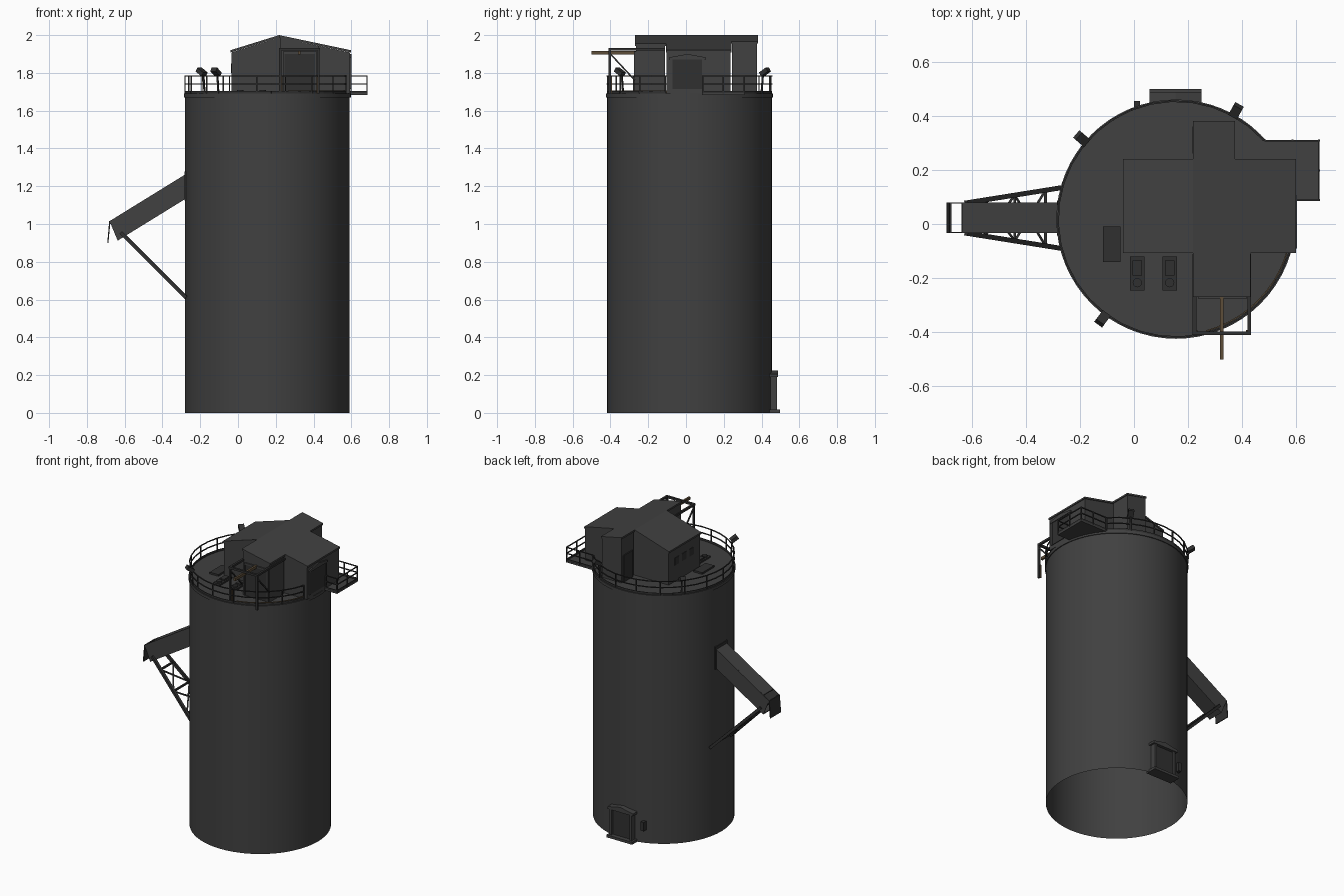
import bpy, bmesh, math
from mathutils import Matrix, Vector

if "Cube" in bpy.data.objects:
    bpy.data.objects.remove(bpy.data.objects["Cube"])

CX, CY, R, TOP = 0.155, 0.018, 0.436, 1.69


def mat(name, c):
    m = bpy.data.materials.new(name)
    m.diffuse_color = (*c, 1)
    m.use_nodes = True
    m.node_tree.nodes["Principled BSDF"].inputs["Base Color"].default_value = m.diffuse_color
    return m


GREY = mat("dark_grey", (0.052, 0.052, 0.052))
STEEL = mat("black_steel", (0.03, 0.03, 0.03))
BROWN = mat("rust_brown", (0.11, 0.075, 0.04))


class Part:
    """Collects primitives into one object."""
    def __init__(self, name, material):
        self.name, self.material, self.bm = name, material, bmesh.new()

    def box(self, x0, x1, y0, y1, z0, z1):
        m = Matrix.Translation(((x0 + x1) / 2, (y0 + y1) / 2, (z0 + z1) / 2))
        bmesh.ops.create_cube(self.bm, size=1, matrix=m @ Matrix.Diagonal((x1 - x0, y1 - y0, z1 - z0, 1)))

    def bar(self, p, q, w=0.007, h=None):
        p, q = Vector(p), Vector(q)
        d = q - p
        m = Matrix.Translation((p + q) / 2) @ d.to_track_quat('Z', 'Y').to_matrix().to_4x4()
        bmesh.ops.create_cube(self.bm, size=1, matrix=m @ Matrix.Diagonal((w, h or w, d.length, 1)))

    def prism(self, pts, a, b, axis='y'):
        # profile given as (side, z), extruded along the axis
        put = (lambda u, z, t: (u, t, z)) if axis == 'y' else (lambda u, z, t: (t, u, z))
        A = [self.bm.verts.new(put(u, z, a)) for u, z in pts]
        B = [self.bm.verts.new(put(u, z, b)) for u, z in pts]
        self.bm.faces.new(A)
        self.bm.faces.new(B[::-1])
        for i in range(len(pts)):
            j = (i + 1) % len(pts)
            self.bm.faces.new((A[j], A[i], B[i], B[j]))

    def done(self, smooth=False):
        bmesh.ops.recalc_face_normals(self.bm, faces=self.bm.faces)
        me = bpy.data.meshes.new(self.name)
        self.bm.to_mesh(me)
        ob = bpy.data.objects.new(self.name, me)
        bpy.context.collection.objects.link(ob)
        me.materials.append(self.material)
        if smooth:
            bpy.context.view_layer.objects.active = ob
            ob.select_set(True)
            bpy.ops.object.shade_smooth_by_angle(angle=math.radians(30))
            ob.select_set(False)


def ring(deg, r, z):
    a = math.radians(deg)
    return (CX + r * math.cos(a), CY + r * math.sin(a), z)


# silo wall, open below, with a flat roof and thin rim
p = Part("silo", GREY)
N = 64
levels = [(R, 0), (R, TOP - 0.02), (R + 0.006, TOP - 0.02), (R + 0.006, TOP)]
loops = [[p.bm.verts.new(ring(360 * i / N, r, z)) for i in range(N)] for r, z in levels]
for lo, hi in zip(loops, loops[1:]):
    for i in range(N):
        j = (i + 1) % N
        p.bm.faces.new((lo[i], lo[j], hi[j], hi[i]))
p.bm.faces.new(loops[-1])
p.done(smooth=True)


# roof house: three bays under one roof profile
def roof_z(x):
    return 2.0 - (0.08 * (0.218 - x) / 0.258 if x < 0.218 else 0.08 * (x - 0.218) / 0.38)


walls, roof = Part("house_walls", GREY), Part("house_roof", GREY)
for xs, y0, y1 in (((-0.04, 0.218, 0.598), -0.107, 0.24),
                   ((0.218, 0.43), -0.27, -0.107), ((0.218, 0.374), 0.24, 0.381)):
    top = [(x, roof_z(x)) for x in xs]
    roof.prism(top + [(x, z - 0.012) for x, z in top[::-1]], y0, y1)
    ins = [(min(max(x, xs[0] + 0.005), xs[-1] - 0.005), z - 0.012) for x, z in top]
    walls.prism(ins + [(ins[-1][0], TOP), (ins[0][0], TOP)], y0 + 0.004, y1 - 0.004)
walls.done()
roof.done()

# house doors and windows
p = Part("house_doors", STEEL)
p.prism([(-0.075, 1.715), (-0.075, 1.875), (0.09, 1.875), (0.09, 1.715)], 0.592, 0.597, 'x')
p.box(0.245, 0.41, -0.271, -0.265, TOP, 1.905)
p.box(0.216, 0.224, 0.26, 0.36, TOP, 1.87)
for y in (-0.03, 0.05, 0.13):
    p.box(-0.038, -0.034, y, y + 0.045, 1.80, 1.85)
p.done()
p = Part("house_door_frames", GREY)
p.prism([(-0.09, 1.87), (-0.09, 1.882), (0.008, 1.9), (0.106, 1.882), (0.106, 1.87)], 0.59, 0.602, 'x')
for y in (-0.078, 0.092):
    p.box(0.59, 0.6, y - 0.006, y + 0.006, 1.715, 1.875)
for x in (0.242, 0.413):
    p.box(x - 0.005, x + 0.005, -0.275, -0.265, TOP, 1.91)
p.box(0.237, 0.418, -0.275, -0.265, 1.9, 1.912)
p.done()

# hoist frame in front of the house
p = Part("hoist_frame", STEEL)
for x in (0.224, 0.426):
    p.bar((x, -0.11, 1.925), (x, -0.41, 1.925), 0.014)
    p.bar((x, -0.404, TOP), (x, -0.404, 1.925), 0.012)
    p.bar((x, -0.40, 1.9), (x, -0.27, 1.76), 0.008)
p.bar((0.218, -0.404, 1.925), (0.432, -0.404, 1.925), 0.014)
p.done()
p = Part("hoist_beam", BROWN)
p.box(0.317, 0.33, -0.5, -0.26, 1.897, 1.915)
p.done()

# round guard rail plus side balcony rail
p = Part("guard_rail", STEEL)
n = 30
path = [ring(42 + 301 * i / n, R, 0) for i in range(n + 1)]
balcony = [(0.485, 0.308, 0), (0.585, 0.308, 0), (0.683, 0.308, 0), (0.683, 0.197, 0), (0.683, 0.088, 0), (0.598, 0.088, 0)]
for line, step in ((path, 2), (balcony, 1)):
    for a, b in zip(line, line[1:]):
        for z in (1.783, 1.742):
            p.bar((a[0], a[1], z), (b[0], b[1], z), 0.006)
        p.bar((a[0], a[1], TOP + 0.008), (b[0], b[1], TOP + 0.008), 0.004, 0.014)
    for a in line[::step]:
        p.bar((a[0], a[1], TOP), (a[0], a[1], 1.785), 0.007)
p.done()
p = Part("balcony_floor", GREY)
p.box(0.47, 0.686, 0.085, 0.311, TOP - 0.008, TOP + 0.003)
p.done()
p = Part("toe_board", BROWN)
for a in range(-75, -20, 6):
    p.bar(ring(a, R - 0.008, 1.7), ring(a + 6, R - 0.008, 1.7), 0.005, 0.014)
for x in (0.232, 0.418):
    p.bar((x, -0.395, TOP), (x, -0.395, 1.78), 0.007)
p.done()

# floodlights on the rail
p = Part("floodlights", STEEL)
for a in (139.5, 233.6, 61):
    p.bar(ring(a, 0.437, 1.792), ring(a, 0.478, 1.818), 0.036, 0.024)
    p.bar(ring(a, R, TOP), ring(a, R + 0.01, 1.8), 0.008)
p.done()

# roof hatch and two vent units
p = Part("roof_hatch", STEEL)
p.box(-0.115, -0.05, -0.14, -0.01, TOP, TOP + 0.012)
p.done()
p = Part("roof_vents", STEEL)
for x in (0.012, 0.132):
    p.box(x - 0.026, x + 0.026, -0.245, -0.12, TOP, TOP + 0.01)
    p.box(x - 0.017, x + 0.017, -0.19, -0.135, TOP, TOP + 0.02)
    bmesh.ops.create_cone(p.bm, cap_ends=True, segments=12, radius1=0.017, radius2=0.017, depth=0.02,
                          matrix=Matrix.Translation((x, -0.217, TOP + 0.01)))
p.done()

# sloping chute: side plates, covers, hanging flap and collar
p = Part("chute", GREY)
side = [(-0.27, 1.268), (-0.68, 1.015), (-0.637, 0.912), (-0.27, 1.138)]
for y in (-0.032, 0.077):
    p.prism(side, y - 0.002, y + 0.002)
p.prism([(-0.27, 1.268), (-0.635, 1.043), (-0.635, 1.037), (-0.27, 1.262)], -0.03, 0.075)
p.prism([(-0.27, 1.144), (-0.637, 0.918), (-0.637, 0.912), (-0.27, 1.138)], -0.03, 0.075)
p.done()
p = Part("chute_flap", STEEL)
p.prism([(-0.675, 1.015), (-0.682, 1.015), (-0.692, 0.9), (-0.686, 0.9)], -0.034, 0.079)
p.done()
p = Part("chute_collar", STEEL)
p.box(-0.284, -0.26, -0.042, 0.087, 1.125, 1.278)
p.done()


# chute support legs with cross bracing
def leg(t, s):
    return (-0.62 + 0.345 * t, 0.022 + s * (0.056 + 0.055 * t), 0.955 - 0.345 * t)


p = Part("chute_support", STEEL)
for s in (-1, 1):
    p.bar(leg(0, s), leg(1, s), 0.018)
for t0, t1 in ((0.2, 0.52), (0.52, 0.85)):
    p.bar(leg(t0, 1), leg(t1, -1), 0.009)
    p.bar(leg(t0, -1), leg(t1, 1), 0.009)
for t in (0, 0.2, 0.52, 0.85):
    p.bar(leg(t, -1), leg(t, 1), 0.011)
p.done()

# ground-level door at the back
p = Part("ground_door_frame", GREY)
for x0 in (0.07, 0.222):
    p.box(x0, x0 + 0.015, 0.42, 0.483, 0, 0.195)
p.prism([(0.057, 0.19), (0.057, 0.205), (0.153, 0.225), (0.25, 0.205), (0.25, 0.19)], 0.42, 0.488)
p.box(0.057, 0.25, 0.42, 0.498, 0, 0.017)
p.done()
p = Part("ground_door", STEEL)
p.box(0.08, 0.226, 0.43, 0.468, 0.015, 0.192)
p.done()
p = Part("door_control_box", STEEL)
p.box(0.0, 0.022, 0.42, 0.455, 0.09, 0.15)
p.done()
